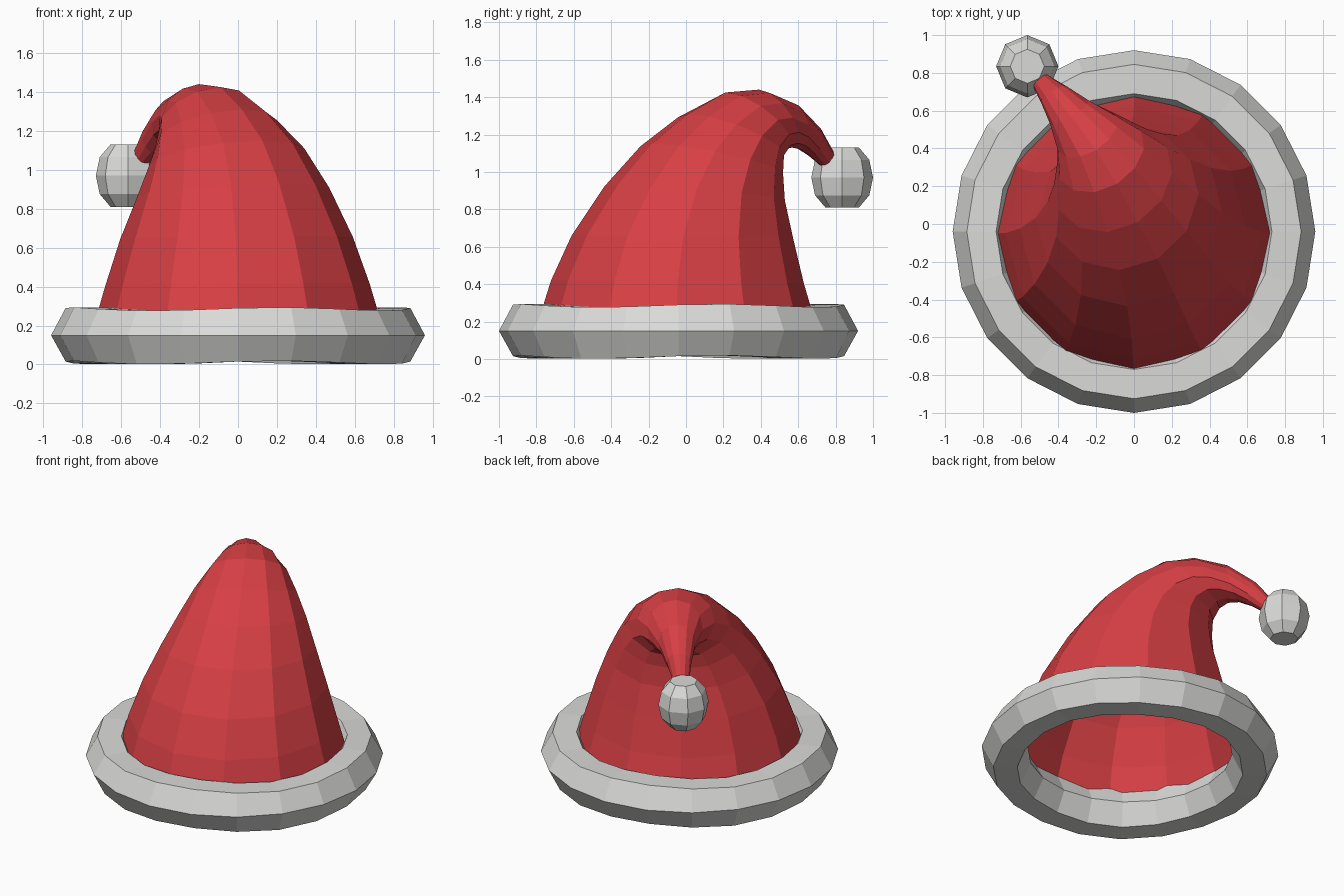
import bpy, bmesh, math
from mathutils import Vector

if "Cube" in bpy.data.objects:
    bpy.data.objects.remove(bpy.data.objects["Cube"])


def material(name, rgb):
    m = bpy.data.materials.new(name)
    m.diffuse_color = (*rgb, 1)
    m.use_nodes = True
    m.node_tree.nodes["Principled BSDF"].inputs["Base Color"].default_value = m.diffuse_color
    return m


red = material("red felt", (0.68, 0.05, 0.058))
white = material("off white fleece", (0.70, 0.70, 0.685))


def loft(name, rings, mat, close_rows=False, caps=()):
    """Skin equal-length rings of points; caps lists the ring indices to fill."""
    bm = bmesh.new()
    rows = [[bm.verts.new(p) for p in ring] for ring in rings]
    pairs = list(zip(rows, rows[1:]))
    if close_rows:
        pairs.append((rows[-1], rows[0]))
    for a, b in pairs:
        n = len(a)
        for i in range(n):
            j = (i + 1) % n
            bm.faces.new((a[i], a[j], b[j], b[i]))
    for c in caps:
        bm.faces.new(rows[c])
    bmesh.ops.recalc_face_normals(bm, faces=bm.faces)
    me = bpy.data.meshes.new(name)
    bm.to_mesh(me)
    bm.free()
    me.materials.append(mat)
    ob = bpy.data.objects.new(name, me)
    bpy.context.collection.objects.link(ob)
    return ob


# Fleece brim: hexagonal section swept round 20 sides, slightly wavy
section = [(0.96, 0.15), (0.885, 0.285), (0.73, 0.285),
           (0.66, 0.15), (0.73, 0.01), (0.885, 0.01)]
brim = []
for r, z in section:
    ring = []
    for i in range(20):
        a = math.tau * i / 20
        dz = 0 if z == 0.15 else 0.009 * math.sin(4 * a + 0.6)
        ring.append((r * math.cos(a), -0.04 + r * math.sin(a), z + dz))
    brim.append(ring)
loft("brim", brim, white, close_rows=True)

# Drooping cone: tilted oval sections bending over towards the back left
# each row: outer (u, z), inner (u, z), half width, sideways shift
sections = [
    (-0.74, 0.20, 0.74, 0.20, 0.74, 0.00),
    (-0.67, 0.42, 0.68, 0.40, 0.68, 0.00),
    (-0.56, 0.66, 0.62, 0.64, 0.60, -0.01),
    (-0.38, 0.93, 0.57, 0.84, 0.50, -0.03),
    (-0.18, 1.15, 0.56, 0.98, 0.41, -0.05),
    (0.04, 1.31, 0.57, 1.07, 0.33, -0.06),
    (0.27, 1.425, 0.62, 1.12, 0.25, -0.07),
    (0.48, 1.44, 0.68, 1.13, 0.18, -0.07),
    (0.70, 1.37, 0.75, 1.12, 0.12, -0.05),
    (0.87, 1.24, 0.83, 1.08, 0.08, -0.03),
    (0.98, 1.10, 0.91, 1.03, 0.05, -0.01),
]
az = math.radians(122)
along = Vector((math.cos(az), math.sin(az), 0))
side = Vector((-math.sin(az), math.cos(az), 0))
base = Vector((0, -0.05, 0))
cone = []
for ou, oz, iu, iz, w, shift in sections:
    outer = along * ou + Vector((0, 0, oz))
    inner = along * iu + Vector((0, 0, iz))
    mid, half = (outer + inner) / 2, (inner - outer) / 2
    ring = []
    for i in range(12):
        a = math.tau * i / 12 - math.radians(2)
        ring.append(base + mid + half * math.cos(a) + side * (w * math.sin(a) + shift))
    cone.append(ring)
loft("hat_cone", cone, red, caps=(-1,))

# Pompom: eight-sided faceted ball hanging from the tip
pom = [[(-0.565 + r * math.cos(math.tau * i / 8),
         0.835 + r * math.sin(math.tau * i / 8), 0.97 + z) for i in range(8)]
       for r, z in ((0.09, -0.16), (0.145, -0.095), (0.165, 0),
                    (0.145, 0.095), (0.09, 0.16))]
loft("pompom", pom, white, caps=(0, -1))
